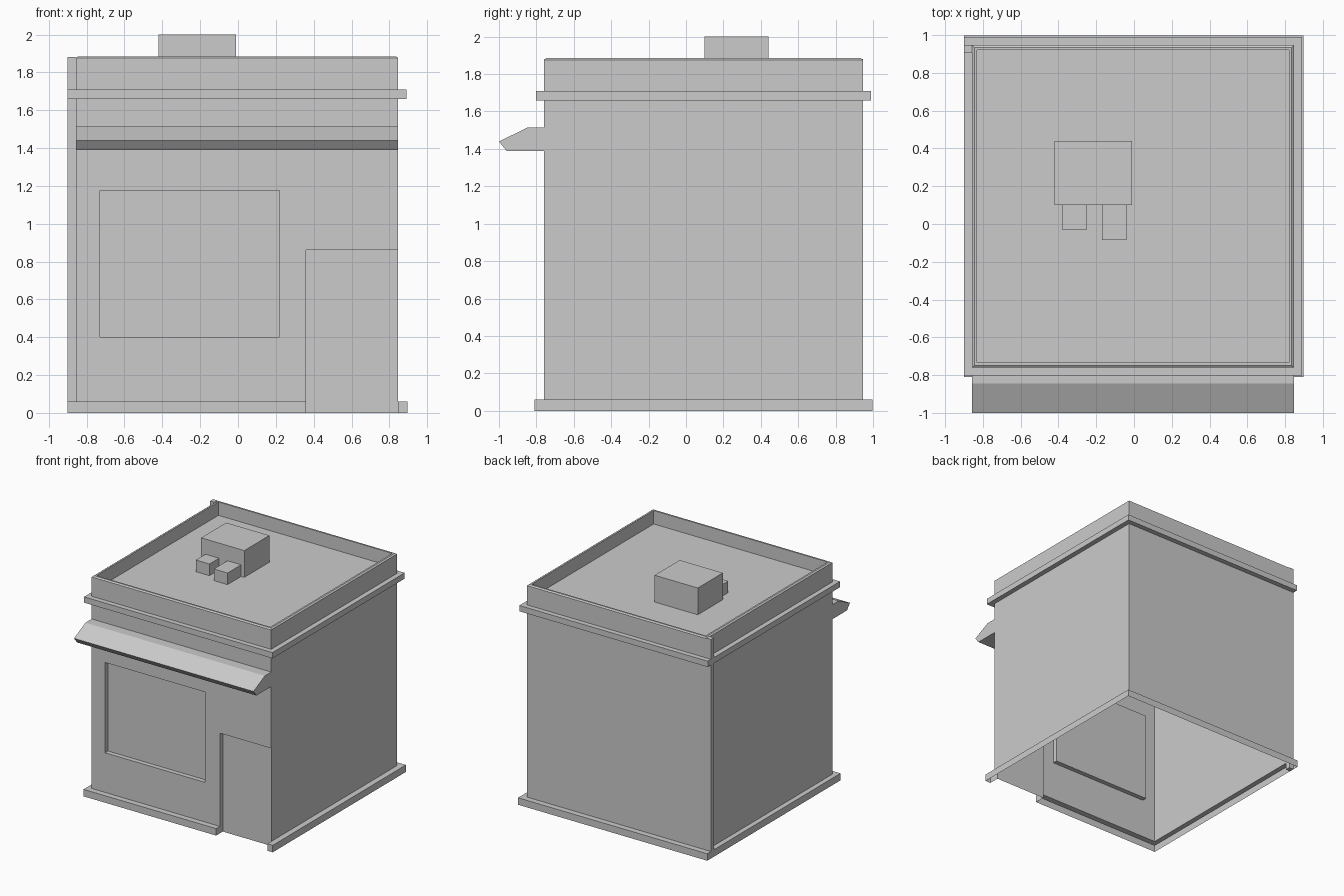
import bpy, bmesh

if "Cube" in bpy.data.objects:
    bpy.data.objects.remove(bpy.data.objects["Cube"])

X0, X1, Y0, Y1 = -0.857, 0.847, -0.76, 0.947   # body footprint


def make(name, quads):
    """Object from a list of polygons (each a list of points)."""
    bm = bmesh.new()
    for q in quads:
        bm.faces.new([bm.verts.new(p) for p in q])
    bmesh.ops.remove_doubles(bm, verts=bm.verts, dist=1e-4)
    me = bpy.data.meshes.new(name)
    bm.to_mesh(me)
    bm.free()
    ob = bpy.data.objects.new(name, me)
    bpy.context.collection.objects.link(ob)
    return ob


def rect(o):
    return [(X0 - o, Y0 - o), (X1 + o, Y0 - o), (X1 + o, Y1 + o), (X0 - o, Y1 + o)]


def band(lo, hi, z0, z1, closed=True):
    """Quads joining two plan outlines."""
    n = len(lo)
    out = []
    for i in range(n if closed else n - 1):
        j = (i + 1) % n
        out.append([(*lo[i], z0), (*lo[j], z0), (*hi[j], z1), (*hi[i], z1)])
    return out


def sweep(profile, outline, closed=True):
    out = []
    for (o0, z0), (o1, z1) in zip(profile, profile[1:]):
        out += band(outline(o0), outline(o1), z0, z1, closed)
    return out


def box(name, x0, x1, y0, y1, z0, z1):
    p = [(x0, y0), (x1, y0), (x1, y1), (x0, y1)]
    return make(name, band(p, p, z0, z1) + [[(*v, z1) for v in p], [(*v, z0) for v in p[::-1]]])


# Body shell: open bottom, side and back walls, parapet rim and sunken roof
TOP, ROOF, LEDGE = 1.876, 1.77, 0.06
walls = band(rect(0), rect(0), LEDGE, TOP)[1:]
rim = sweep([(0, TOP), (-0.012, 1.885), (-0.027, 1.885), (-0.027, ROOF)], rect)
roof = [[(*p, ROOF) for p in rect(-0.027)]]
make("walls_and_roof", walls + rim + roof)

# Front wall as a grid of panels around the window and door openings
WIN = (-0.73, 0.22, 0.40, 1.175)
DOOR = (0.36, X1, 0.0, 0.86)
xs = [X0, WIN[0], WIN[1], DOOR[0], X1]
zs = [LEDGE, WIN[2], DOOR[3], WIN[3], TOP]
front = []
for a, b in zip(xs, xs[1:]):
    for c, d in zip(zs, zs[1:]):
        mx, mz = (a + b) / 2, (c + d) / 2
        if not any(r[0] < mx < r[1] and r[2] < mz < r[3] for r in (WIN, DOOR)):
            front.append([(a, Y0, c), (b, Y0, c), (b, Y0, d), (a, Y0, d)])
make("front_wall", front)


def recess(name, r, sides, depth=0.04):
    a, b, c, d = r
    p = [(a, c), (b, c), (b, d), (a, d)]
    quads = [[(x, Y0 + depth, z) for x, z in p]]
    for i in sides:
        (u, v), (s, t) = p[i], p[(i + 1) % 4]
        quads.append([(u, Y0, v), (s, Y0, t), (s, Y0 + depth, t), (u, Y0 + depth, v)])
    make(name, quads)


recess("window", WIN, (0, 1, 2, 3))
recess("door", DOOR, (1, 2, 3))

# Base moulding: hollow skirting interrupted by the door
BO = 0.05


def base_path(o):
    left = max(X0 - o, -0.90)
    return [(X1 + o, Y0 - BO), (X1 + o, Y1 + o), (left, Y1 + o), (left, Y0 - o), (DOOR[0], Y0 - o)]


base = sweep([(BO, 0), (BO, LEDGE), (0, LEDGE)], base_path, False)
for (ax, ay), (bx, by) in (((X1, Y0 - BO), (X1 + BO, Y0 - BO)),
                           ((X1, Y0), (X1, Y0 - BO)),
                           ((DOOR[0], Y0 - BO), (DOOR[0], Y0))):
    base.append([(ax, ay, 0), (bx, by, 0), (bx, by, LEDGE), (ax, ay, LEDGE)])
make("base_moulding", base)

# Cornice ring
make("cornice", sweep([(0, 1.66), (0.043, 1.66), (0.043, 1.71), (0, 1.71)], rect))

# Drain pipe at the back left corner
box("corner_pipe", -0.90, X0, 0.905, Y1, 0, 1.88)

# Awning: extruded side profile
prof = [(Y0, 1.515), (-0.845, 1.515), (-1.0, 1.44), (-0.96, 1.39), (Y0, 1.39)]
awning = [[(X0, *p) for p in prof[::-1]], [(X1, *p) for p in prof]]
awning = [q[::-1] for q in awning]
for p, q in zip(prof, prof[1:]):
    awning.append([(X0, *p), (X0, *q), (X1, *q), (X1, *p)])
make("awning", awning)

# Rooftop unit with two smaller boxes in front
box("roof_unit", -0.42, -0.01, 0.10, 0.44, ROOF, 2.0)
box("roof_vent_left", -0.38, -0.25, -0.03, 0.10, ROOF, 1.87)
box("roof_vent_right", -0.17, -0.04, -0.085, 0.10, ROOF, 1.87)
